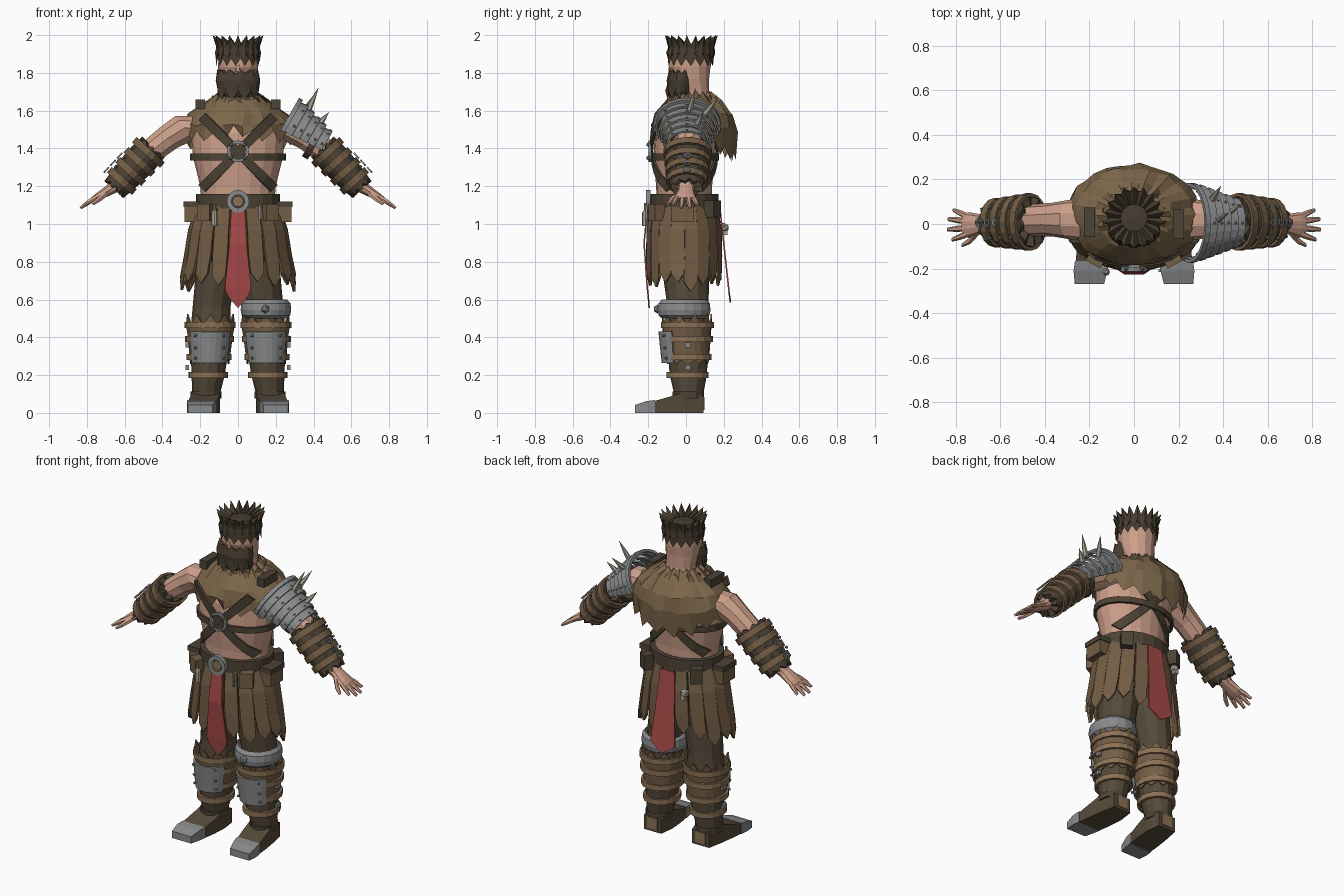
import bpy, bmesh, math, random
from mathutils import Vector as V, Matrix

if "Cube" in bpy.data.objects:
    bpy.data.objects.remove(bpy.data.objects["Cube"])

random.seed(4)
X, Y, Z = V((1, 0, 0)), V((0, 1, 0)), V((0, 0, 1))
COL = {"skin": (.60, .345, .25), "hair": (.062, .046, .029), "strap": (.074, .056, .036),
       "trousers": (.092, .068, .042), "leather": (.175, .112, .06), "tan": (.26, .165, .09),
       "fur": (.20, .132, .068), "steel": (.25, .255, .26), "red": (.38, .068, .065),
       "bone": (.42, .39, .31)}
MAT = {}
for k, c in COL.items():
    MAT[k] = bpy.data.materials.new(k)
    MAT[k].diffuse_color = (*c, 1)


def finish(name, mat, bm, thick=0):
    bmesh.ops.recalc_face_normals(bm, faces=bm.faces)
    me = bpy.data.meshes.new(name)
    bm.to_mesh(me)
    bm.free()
    me.materials.append(MAT[mat])
    ob = bpy.data.objects.new(name, me)
    bpy.context.collection.objects.link(ob)
    if thick:
        m = ob.modifiers.new("thickness", "SOLIDIFY")
        m.thickness, m.offset = thick, 0
    return ob


# rings: (x, y, z, radius u, radius v, zigzag along axis, zigzag of radius)
def loft(name, mat, rings, n=16, u=X, v=Y, arc=None, cap=True, thick=0, phase=0):
    bm, w, rows = bmesh.new(), u.cross(v), []
    for r in rings:
        x, y, z, a, b, jag, jr = (list(r) + [0, 0])[:7]
        row = []
        for i in range(n):
            t = arc[0] + (arc[1] - arc[0]) * i / (n - 1) if arc else phase + math.tau * i / n
            s = 1 if i % 2 else -1
            row.append(bm.verts.new(V((x, y, z)) + u * (a + s * jr) * math.cos(t)
                                    + v * (b + s * jr) * math.sin(t) + w * jag * s))
        rows.append(row)
    for p, q in zip(rows, rows[1:]):
        for i in range(n - 1 if arc else n):
            j = (i + 1) % n
            bm.faces.new((p[i], p[j], q[j], q[i]))
    if cap and not arc:
        for row in (rows[0], rows[-1]):
            c = bm.verts.new(sum((k.co for k in row), V()) / n)
            for i in range(n):
                bm.faces.new((row[i], row[(i + 1) % n], c))
    return finish(name, mat, bm, thick)


def band(name, mat, c, a, b, h, t=.012, w=Z, u=X, v=Y, n=16):
    c = V(c)
    lo, hi = c - w * h / 2, c + w * h / 2
    return loft(name, mat, [(*lo, a, b), (*lo, a + t, b + t), (*hi, a + t, b + t), (*hi, a, b)],
                n, u, v, cap=False)


def ribbon(name, mat, pairs, tip=None, thick=.01):
    bm = bmesh.new()
    vs = [(bm.verts.new(a), bm.verts.new(b)) for a, b in pairs]
    for (a, b), (c, d) in zip(vs, vs[1:]):
        bm.faces.new((a, b, d, c))
    if tip:
        bm.faces.new((vs[-1][0], vs[-1][1], bm.verts.new(tip)))
    return finish(name, mat, bm, thick)


def box(name, mat, c, size, rz=0):
    bm = bmesh.new()
    bmesh.ops.create_cube(bm, size=1, matrix=Matrix.Translation(c) @ Matrix.Rotation(rz, 4, "Z")
                          @ Matrix.Diagonal((*size, 1)))
    return finish(name, mat, bm)


def stud(name, c, r=.01, mat="steel"):
    bm = bmesh.new()
    bmesh.ops.create_icosphere(bm, subdivisions=1, radius=r, matrix=Matrix.Translation(c))
    return finish(name, mat, bm)


def hoop(name, c, r, t, w, u, v, n=16):
    band(name, "steel", c, r - t, r - t, t, t, w, u, v, n)


def spike(name, base, tip, r, mat="bone"):
    base, tip = V(base), V(tip)
    d = (tip - base).normalized()
    u = d.cross(Y).normalized()
    loft(name, mat, [(*base, r, r), (*base.lerp(tip, .5), r * .65, r * .65), (*tip, .001, .001)],
         6, u, d.cross(u))


# torso, neck and head
loft("torso", "skin", [(0, -.01, 1.08, .19, .145), (0, -.01, 1.2, .2, .148), (0, -.01, 1.35, .237, .163),
     (0, 0, 1.48, .25, .165), (0, .02, 1.57, .22, .15), (0, .04, 1.65, .09, .09)], 20)
loft("head", "skin", [(0, .055, 1.6, .1, .08), (0, .05, 1.7, .088, .075), (0, .03, 1.77, .1, .095),
     (0, .02, 1.83, .106, .112), (0, .02, 1.93, .1, .11)], 14)
spike("nose", (0, -.075, 1.81), (0, -.085, 1.87), .02, "skin")
loft("beard", "hair", [(0, -.02, 1.645, .07, .05, .02), (0, -.03, 1.70, .108, .068, .01),
     (0, -.03, 1.76, .118, .073), (0, -.025, 1.805, .11, .066, .012)], 22)
loft("beard_fringe", "hair", [(0, -.03, 1.68, .11, .075, .025, .005), (0, -.03, 1.75, .105, .066)], 20, cap=False)
loft("hair_lower", "hair", [(0, .025, 1.855, .118, .122, .02), (0, .025, 1.92, .112, .12)], 30, cap=False)
loft("hair_upper", "hair", [(0, .025, 1.89, .12, .126, .018, .004), (0, .028, 1.935, .115, .122),
     (0, .028, 1.975, .125, .128, .025, .012), (0, .028, 1.95, .06, .06), (0, .028, 1.955, .01, .01)], 36)


# fur mantle with a ragged hem that falls lower at the back
def mantle(name, layer, n, off):
    ob = loft(name, "fur", layer, n, cap=False)
    for p in ob.data.vertices:
        if p.index >= n * (len(layer) - 2):
            s = (p.co.y - .04) / .22
            last = p.index >= n * (len(layer) - 1)
            p.co.z -= (.12 * max(0, s) + .02 * max(0, -s)) * (1 if last else .3)
            if s < 0 and last:
                p.co.z += .06 * max(0, 1 - abs(p.co.x) / .1)
        if p.index >= n:
            p.co += V([random.uniform(-off, off) for _ in range(3)])


mantle("fur_mantle", [(0, .035, 1.69, .1, .1, .012), (0, .04, 1.65, .17, .15), (0, .045, 1.58, .265, .205),
       (0, .045, 1.53, .295, .225), (0, .04, 1.475, .3, .215, .028)], 34, .01)
loft("fur_collar", "fur", [(0, .035, 1.665, .14, .13, .02), (0, .04, 1.63, .15, .14)], 24, cap=False)
for s, y in ((-1, .01), (1, 0)):
    box("shoulder_strap", "strap", (s * .2, y, 1.635), (.05, .13, .05))


# chest harness
def on_torso(x, z, side, off=.012):
    k = (z - 1.15) / .3
    a, b = .2 + .045 * k + off, .147 + .02 * k + off
    return V((x, -.008 + side * b * math.sqrt(max(0, 1 - (x / a) ** 2)), z))


band("chest_band", "strap", (0, -.005, 1.355), .238, .165, .035, .016, n=20)
for side in (-1, 1):
    for s in (-1, 1):
        pts = [(s * (-.19 + .38 * i / 8), 1.19 + .38 * i / 8) for i in range(9)]
        ribbon("cross_strap", "strap", [(on_torso(x - s * .017, z + .017, side),
               on_torso(x + s * .017, z - .017, side)) for x, z in pts], thick=.012)
hoop("chest_ring", (0, -.19, 1.385), .058, .016, Y, X, Z)
for i in range(4):
    a = math.pi / 4 + i * math.pi / 2
    stud("ring_stud", (.05 * math.cos(a), -.2, 1.385 + .05 * math.sin(a)), .012)

# belt, buckle, pouches and trinkets
band("belt", "strap", (0, -.01, 1.12), .195, .155, .075, .028, n=20)
hoop("buckle", (0, -.2, 1.12), .06, .025, Y, X, Z)
loft("buckle_center", "tan", [(0, -.19, 1.12, .03, .03), (0, -.208, 1.12, .03, .03)], 10, X, Z)
for s in (-1, 1):
    box("pouch", "leather", (s * .245, -.02, 1.06), (.075, .12, .1))
    box("pouch_flap", "strap", (s * .247, -.02, 1.105), (.082, .13, .03))
    box("hip_bag", "leather", (s * .17, -.155, 1.06), (.075, .06, .09), s * .5)
    box("rear_pouch", "strap", (s * .17, .14, 1.08), (.07, .06, .09), -s * .6)
loft("bottle", "bone", [(-.125, -.215, z, r, r) for z, r in ((.99, .017), (1.06, .017), (1.075, .007), (1.11, .007))], 8)
box("key", "steel", (.115, -.21, 1.06), (.012, .012, .08))
stud("skull_charm", (-.13, .2, .98), .028, "bone")
box("skull_jaw", "bone", (-.13, .207, .955), (.026, .026, .025))

# under skirt and hanging leather strips
loft("under_skirt", "trousers", [(0, -.01, 1.1, .19, .155), (0, -.01, .98, .232, .172),
     (0, -.01, .83, .25, .175, .03)], 28)
N = 18
for i in range(N):
    a = math.tau * (i + .5) / N
    t = V((-math.sin(a), .75 * math.cos(a), 0)).normalized()
    drop = random.uniform(-.035, .025) + .03 * abs(math.cos(a)) * -1
    rows = []
    for z, rx, ry, hw in ((1.1, .21, .17, .033), (.97, .252, .192, .039), (.83, .275, .195, .04), (.75 + drop, .296, .193, .036)):
        c = V((rx * math.cos(a), -.01 + ry * math.sin(a), z))
        rows.append((c - t * hw, c + t * hw))
    ribbon("skirt_strip", "leather", rows, V((.302 * math.cos(a), -.01 + .19 * math.sin(a), .7 + drop)), .014)

# front and back cloths
for name, rows, tip in (
        ("front_cloth", ((1.07, -.205, .036), (.9, -.222, .045), (.66, -.205, .07), (.62, -.2, .055)), (0, -.195, .555)),
        ("back_cloth", ((1.08, .18, .05), (.85, .205, .065), (.64, .228, .085)), (0, .235, .585))):
    ribbon(name, "red", [(V((-h, y, z)), V((h, y, z))) for z, y, h in rows], V(tip), .008)

# legs, greaves and boots
for s in (-1, 1):
    loft("leg", "trousers", [(s * .1, 0, .95, .11, .14), (s * .115, 0, .75, .108, .125), (s * .14, .01, .56, .1, .108),
         (s * .145, .01, .42, .108, .115), (s * .158, .012, .2, .088, .098), (s * .17, .015, .09, .072, .075)], 12)
    loft("greave", "leather", [(s * .15, .008, .27, .1, .11, .012), (s * .147, .005, .4, .114, .122),
         (s * .146, .005, .495, .126, .13, .028)], 20, cap=False, thick=.008)
    for z, a, b in ((.2, .088, .098), (.295, .103, .112), (.39, .113, .121), (.465, .119, .126)):
        band("greave_band", "tan", (s * (.158 - .04 * (z - .2)), .008, z), a, b, .032, .016, n=18)
    loft("shin_plate", "steel", [(s * .152, .005, .265, .105, .128), (s * .148, .005, .38, .118, .14),
         (s * .146, .005, .43, .12, .145)], 9, arc=(math.pi * 1.18, math.pi * 1.82), thick=.012)
    for z in (.29, .345, .41):
        for d in (-.075, .075):
            stud("shin_stud", (s * .15 + d, -.105 - .1 * (z - .29), z), .009)
    for z in (.24, .36):
        box("side_buckle", "steel", (s * .268, .01, z), (.018, .03, .025))
    # boot
    q = math.sqrt(2)
    foot = lambda y, h, w, x: (s * x, y, h / 2, w * q, h / 2 * q)
    loft("boot", "trousers", [foot(.092, .09, .058, .165), foot(.0, .115, .073, .168), foot(-.09, .085, .076, .178),
         foot(-.17, .062, .074, .188)], 4, X, Z, phase=math.pi / 4)
    loft("toe_cap", "steel", [foot(-.165, .068, .077, .188), foot(-.21, .062, .076, .195), foot(-.27, .042, .066, .2)],
         4, X, Z, phase=math.pi / 4)
    band("boot_cuff", "strap", (s * .17, .012, .095), .07, .072, .035, .012, n=12)
    box("heel_patch", "tan", (s * .165, .093, .05), (.07, .008, .07))

# knee guard on one leg
loft("knee_guard", "steel", [(.148, -.01, z, a, a + .008) for z, a in
     ((.5, .11), (.515, .128), (.545, .134), (.58, .13), (.6, .112))], 18, cap=False)
stud("knee_boss", (.145, -.15, .55), .024)

# arms, bracers and hands
for s in (-1, 1):
    P = lambda x, y, z: V((s * x, y, z))
    loft("arm", "skin", [(*P(.18, .02, 1.5), .1, .1), (*P(.28, .02, 1.51), .09, .085), (*P(.37, .02, 1.455), .075, .074),
         (*P(.48, .015, 1.37), .072, .068), (*P(.6, .005, 1.245), .062, .058), (*P(.68, 0, 1.18), .042, .03),
         (*P(.74, -.005, 1.145), .058, .022), (*P(.765, -.005, 1.13), .05, .016)], 10, Y, P(.65, 0, .76))
    w, v = P(.67, 0, -.742), P(.742, 0, .67)
    A, B = P(.455, .01, 1.4), P(.65, .005, 1.19)
    loft("bracer", "strap", [(*A, .112, .082, .012), (*A.lerp(B, .3), .115, .088), (*A.lerp(B, .7), .1, .08),
         (*B, .085, .068, .012)], 18, Y, v)
    for k in (.1, .34, .58, .82):
        band("bracer_band", "leather", A.lerp(B, k), .118 - .026 * k, .088 - .016 * k, .038, .014, w, Y, v)
    for k in (.5, .68, .86):
        hoop("bracer_ring", A.lerp(B, k) + v * .1, .021, .008, v, Y, w, 10)
    for k in (.22, .46, .7):
        for d in (-.07, .07):
            stud("bracer_stud", A.lerp(B, k) + v * .075 + Y * d, .01)
    for y0, y1, x1, z1 in ((-.045, -.07, .815, 1.10), (-.018, -.025, .835, 1.085), (.012, .022, .832, 1.085), (.035, .062, .81, 1.1)):
        loft("finger", "skin", [(*P(.745, y0, 1.142), .014, .016), (*P((.745 + x1) / 2, (y0 + y1) / 2, (1.147 + z1) / 2), .014, .014),
             (*P(x1, y1, z1), .009, .008)], 6, Y, P(.6, 0, .8))
    loft("thumb", "skin", [(*P(.695, -.03, 1.165), .018, .018), (*P(.735, -.075, 1.13), .015, .014),
         (*P(.77, -.095, 1.105), .009, .009)], 6, Y, P(.6, 0, .8))

# layered shoulder armour on one arm
d, v = V((.866, 0, -.5)), V((.5, 0, .866))
A, B = V((.255, .005, 1.525)), V((.445, .005, 1.415))
arc = (-.25, math.pi + .25)
for i in range(5):
    p, q = A.lerp(B, i / 5), A.lerp(B, (i + 1.25) / 5)
    r = .165 - .014 * i
    h = .142 - .013 * i
    loft("shoulder_plate", "steel", [(*p, r - .006, h - .006), (*q, r, h)], 15, Y, v, arc, thick=.01)
    for k in range(5):
        t = .1 + 2.94 * k / 4
        stud("plate_rivet", q - d * .014 + Y * r * math.cos(t) + v * h * math.sin(t), .009)
loft("shoulder_rim", "steel", [(*(A - d * .012), .172, .15), (*(A + d * .012), .172, .15)], 15, Y, v, arc, thick=.016)
band("upper_arm_strap", "strap", V((.4, .01, 1.43)), .082, .08, .035, .012, d, Y, v)
for b, t in (((.37, .02, 1.6), (.425, .05, 1.72)), ((.345, .1, 1.58), (.39, .17, 1.67)), ((.43, .06, 1.53), (.48, .09, 1.59))):
    spike("shoulder_spike", b, t, .018)

for m in bpy.data.materials:
    if m.users and not m.is_grease_pencil:
        m.use_nodes = True
        m.node_tree.nodes["Principled BSDF"].inputs["Base Color"].default_value = m.diffuse_color
